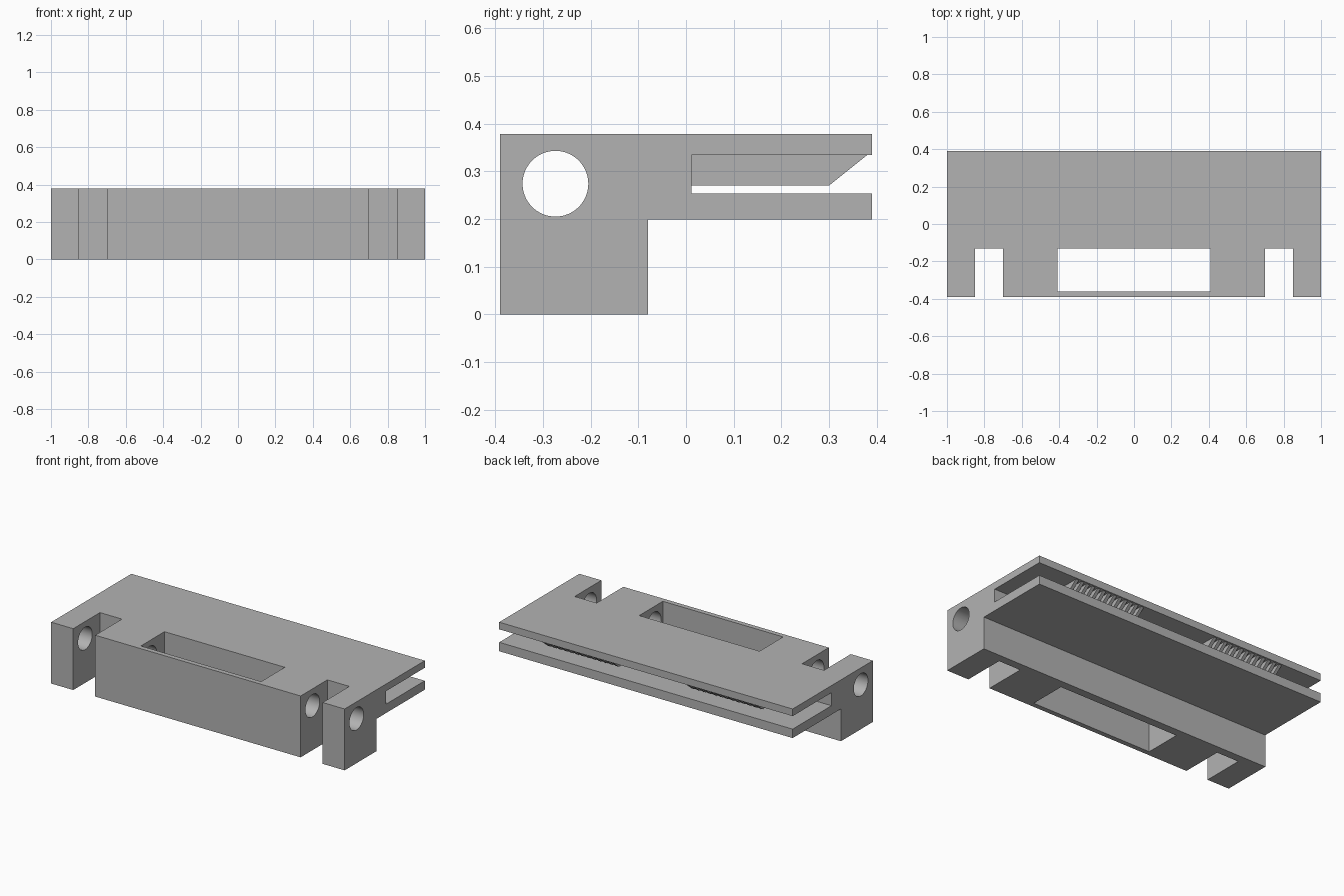
import bpy
import bmesh
from math import cos, sin, tau, radians

if "Cube" in bpy.data.objects:
    bpy.data.objects.remove(bpy.data.objects["Cube"], do_unlink=True)

grey = bpy.data.materials.new("plain grey")
grey.use_nodes = True
colour = (0.45, 0.45, 0.45, 1)
grey.diffuse_color = colour
grey.node_tree.nodes["Principled BSDF"].inputs["Base Color"].default_value = colour


def add_prism(bm, profile, x0, x1):
    """Extrude a (y, z) profile along x."""
    face = bm.faces.new([bm.verts.new((x0, y, z)) for y, z in profile])
    result = bmesh.ops.extrude_face_region(bm, geom=[face])
    moved = [v for v in result["geom"] if isinstance(v, bmesh.types.BMVert)]
    bmesh.ops.translate(bm, verts=moved, vec=(x1 - x0, 0, 0))


def make_object(name, prisms):
    bm = bmesh.new()
    for prism in prisms:
        add_prism(bm, *prism)
    bmesh.ops.recalc_face_normals(bm, faces=bm.faces)
    mesh = bpy.data.meshes.new(name)
    bm.to_mesh(mesh)
    bm.free()
    mesh.materials.append(grey)
    obj = bpy.data.objects.new(name, mesh)
    bpy.context.collection.objects.link(obj)
    return obj


def rect(y0, y1, z0, z1):
    return [(y0, z0), (y1, z0), (y1, z1), (y0, z1)]


def activate(obj):
    bpy.ops.object.select_all(action="DESELECT")
    obj.select_set(True)
    bpy.context.view_layer.objects.active = obj


# Body: front block with two shelves around a rear slot
BACK, TOP, SLOT_Y, SLOT_TOP = 0.39, 0.378, 0.012, 0.334
body = make_object("body", [([
    (-0.39, 0), (-0.08, 0), (-0.08, 0.199), (BACK, 0.199), (BACK, 0.254),
    (SLOT_Y, 0.254), (SLOT_Y, SLOT_TOP), (BACK, SLOT_TOP), (BACK, TOP),
    (-0.39, TOP)], -1, 1)])

# Cutters: open front notches, closed centre window, long rod hole
notch = rect(-0.5, -0.13, -0.1, 0.5)
window = rect(-0.36, -0.13, -0.1, 0.5)
SIDES = 64
circle = [(-0.274 + 0.069 * cos(tau * i / SIDES), 0.274 + 0.069 * sin(tau * i / SIDES))
          for i in range(SIDES)]
cutters = [
    make_object("pocket_cutter", [(notch, -0.85, -0.7), (notch, 0.7, 0.85),
                                  (window, -0.41, 0.41)]),
    make_object("rod_hole_cutter", [(circle, -1.1, 1.1)]),
]
for cutter in cutters:
    cutter.hide_render = True
    activate(body)
    cut = body.modifiers.new("cut", "BOOLEAN")
    cut.operation = "DIFFERENCE"
    cut.solver = "EXACT"
    cut.object = cutter
    bpy.ops.object.modifier_apply(modifier=cut.name)
    bpy.data.objects.remove(cutter, do_unlink=True)
activate(body)
bpy.ops.object.shade_smooth_by_angle(angle=radians(30))

# Two rows of thin sloped ribs under the top shelf
rib = [(SLOT_Y - 0.002, 0.27), (0.30, 0.27), (0.38, SLOT_TOP),
       (0.38, SLOT_TOP + 0.002), (SLOT_Y - 0.002, SLOT_TOP + 0.002)]
COUNT, PITCH, THICK = 13, 0.0385, 0.02
for side, centre in (("left", 0.49), ("right", -0.49)):
    starts = [centre + (i - (COUNT - 1) / 2) * PITCH - THICK / 2 for i in range(COUNT)]
    make_object(side + "_ribs", [(rib, x, x + THICK) for x in starts])
